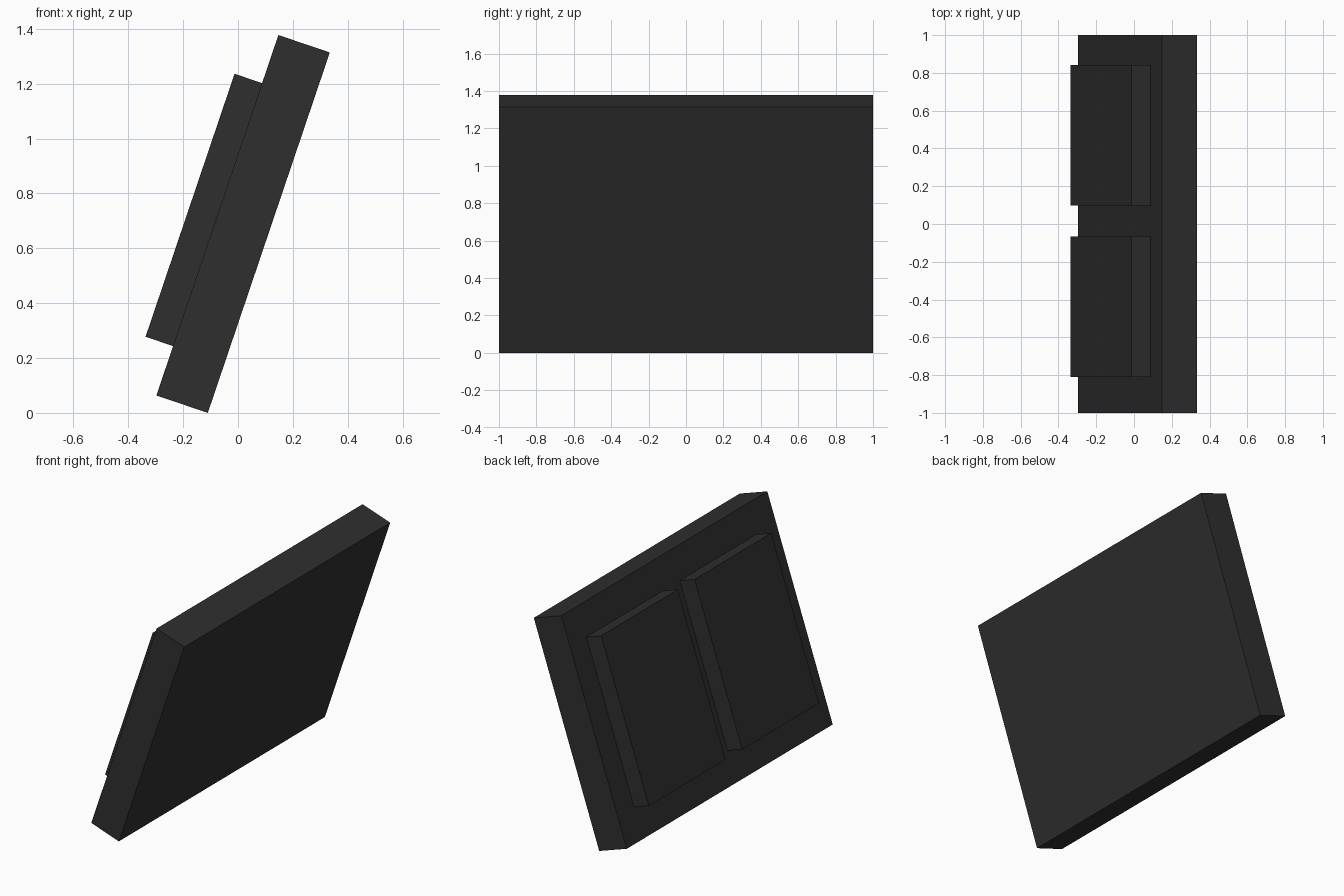
import bpy
import math
from mathutils import Matrix

if "Cube" in bpy.data.objects:
    bpy.data.objects.remove(bpy.data.objects["Cube"])

TILT = math.radians(18.7)
# Bottom rear edge of the slab sits on the ground, everything leans around it
LEAN = Matrix.Translation((-0.11, 0, 0)) @ Matrix.Rotation(TILT, 4, 'Y')

charcoal = bpy.data.materials.new("charcoal")
charcoal.diffuse_color = (0.028, 0.028, 0.028, 1)
charcoal.use_nodes = True
charcoal.node_tree.nodes["Principled BSDF"].inputs["Base Color"].default_value = charcoal.diffuse_color


def leaning_box(name, x, y, z):
    """Box given by (min, max) ranges in the upright frame, then leaned."""
    bpy.ops.mesh.primitive_cube_add(size=1)
    ob = bpy.context.object
    ob.name = name
    size = [r[1] - r[0] for r in (x, y, z)]
    mid = [(r[0] + r[1]) / 2 for r in (x, y, z)]
    ob.data.transform(LEAN @ Matrix.Translation(mid) @ Matrix.Diagonal((*size, 1)))
    ob.data.materials.append(charcoal)
    return ob


# Main backrest slab
leaning_box("back_panel", (-0.198, 0), (-1, 1), (0, 1.387))

# Two raised cushions on its left face
for name, y in (("cushion_front", (-0.81, -0.065)), ("cushion_rear", (0.097, 0.842))):
    leaning_box(name, (-0.304, -0.198), y, (0.19, 1.202))
